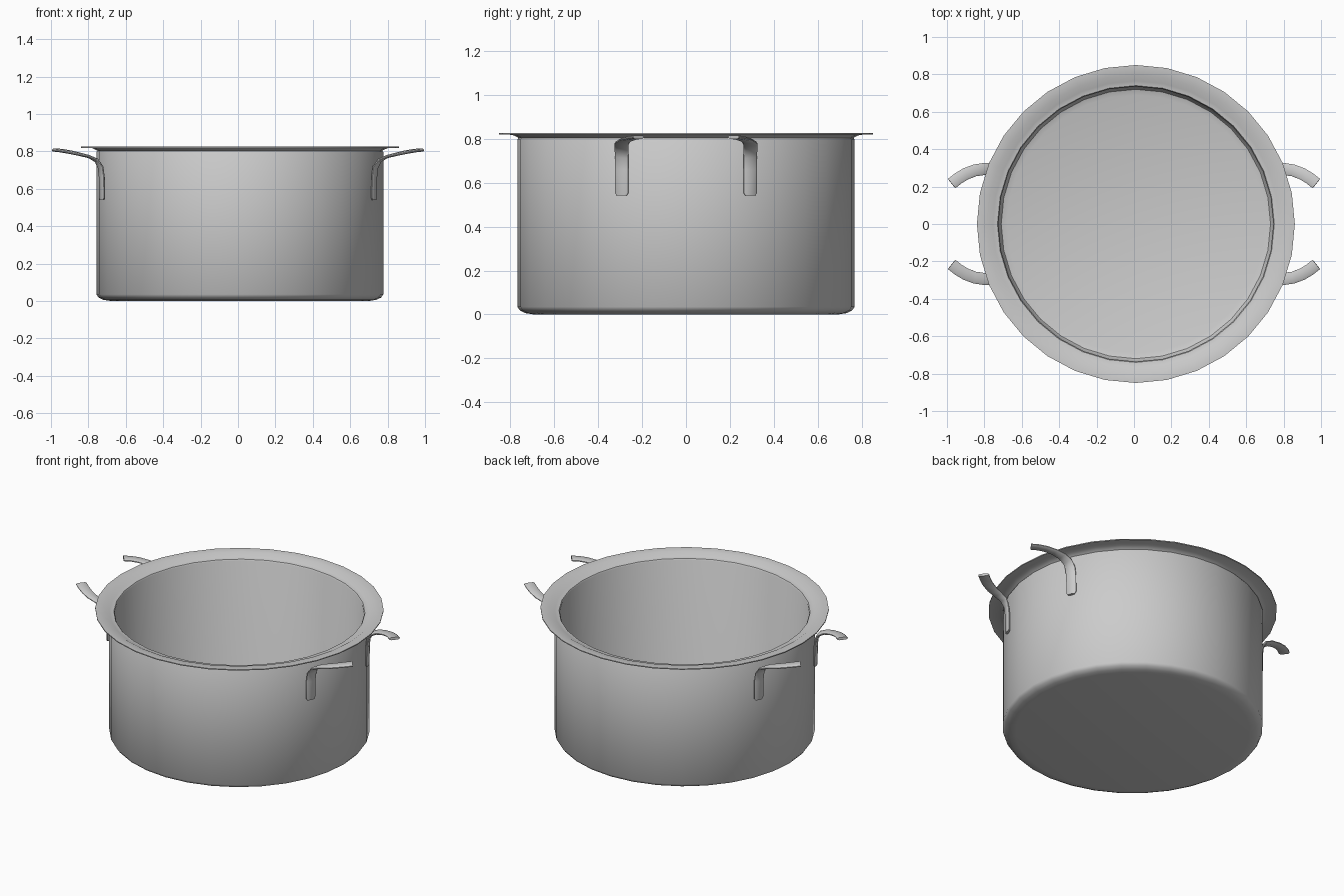
import bpy, math
from mathutils import Vector

if "Cube" in bpy.data.objects:
    bpy.data.objects.remove(bpy.data.objects["Cube"])

SIDES = 32
CX = 0.01


def make(name, verts, faces, angle=40):
    me = bpy.data.meshes.new(name)
    me.from_pydata(verts, [], faces)
    me.update()
    ob = bpy.data.objects.new(name, me)
    bpy.context.collection.objects.link(ob)
    bpy.ops.object.select_all(action='DESELECT')
    ob.select_set(True)
    bpy.context.view_layer.objects.active = ob
    bpy.ops.object.mode_set(mode='EDIT')
    bpy.ops.mesh.select_all(action='SELECT')
    bpy.ops.mesh.normals_make_consistent(inside=False)
    bpy.ops.object.mode_set(mode='OBJECT')
    bpy.ops.object.shade_smooth_by_angle(angle=math.radians(angle))
    return ob


def lathe(name, profile):
    """Revolve an (r, z) profile about z, capping both ends with a disc."""
    verts, faces = [], []
    for r, z in profile:
        for i in range(SIDES):
            a = 2 * math.pi * i / SIDES
            verts.append((CX + r * math.cos(a), r * math.sin(a), z))
    for k in range(len(profile) - 1):
        for i in range(SIDES):
            j = (i + 1) % SIDES
            a, b = k * SIDES, (k + 1) * SIDES
            faces.append((a + i, a + j, b + j, b + i))
    faces.append(tuple(range(SIDES)))
    last = (len(profile) - 1) * SIDES
    faces.append(tuple(range(last, last + SIDES)))
    return make(name, verts, faces)


# Pot: rounded base, straight wall, flared flat rim, stepped lip, inner wall and floor
lathe("pot_body", [
    (0.69, 0.0), (0.73, 0.006), (0.755, 0.018), (0.767, 0.035),
    (0.767, 0.795), (0.762, 0.803), (0.77, 0.808), (0.79, 0.817),
    (0.85, 0.819), (0.85, 0.825), (0.797, 0.824), (0.765, 0.806),
    (0.74, 0.803), (0.735, 0.795), (0.735, 0.06), (0.72, 0.035), (0.69, 0.025)])

# Handle arm: flat strap rising along the wall, then bending outward and curling inward
# each row: centre x, y, z, width
PATH = [(0.727, 0.292, 0.54, 0.045), (0.727, 0.292, 0.552, 0.064),
        (0.728, 0.292, 0.66, 0.064), (0.735, 0.292, 0.715, 0.064),
        (0.757, 0.293, 0.752, 0.064), (0.80, 0.294, 0.773, 0.064),
        (0.85, 0.287, 0.785, 0.064), (0.90, 0.268, 0.796, 0.064),
        (0.94, 0.244, 0.803, 0.064), (0.975, 0.216, 0.807, 0.064)]


def handle_arm(name, sx, sy):
    pts = [Vector(p[:3]) for p in PATH]
    verts, faces = [], []
    n = len(pts)
    for i, p in enumerate(pts):
        t = (pts[min(i + 1, n - 1)] - pts[max(i - 1, 0)]).normalized()
        # the strap lies against the wall below and turns level above
        wall = Vector((-0.375, 0.927, 0))
        flat = Vector((-t.y, t.x, 0))
        side = wall.lerp(flat.normalized(), min(max((i - 3) / 3, 0), 1))
        side = (side - t * side.dot(t)).normalized()
        nrm = t.cross(side)
        w = PATH[i][3] / 2
        th = 0.008
        for u, v in ((-1, -0.3), (-0.7, -1), (0.7, -1), (1, -0.3),
                     (1, 0.3), (0.7, 1), (-0.7, 1), (-1, 0.3)):
            q = p + side * (u * w) + nrm * (v * th)
            verts.append((q.x * sx, q.y * sy, q.z))
    for i in range(n - 1):
        for k in range(8):
            m = (k + 1) % 8
            faces.append((i * 8 + k, i * 8 + m, i * 8 + 8 + m, i * 8 + 8 + k))
    faces += [tuple(range(8)), tuple(range(n * 8 - 8, n * 8))]
    make(name, verts, faces, 50)


for sx, xs in ((1, "right"), (-1, "left")):
    for sy, ys in ((-1, "front"), (1, "back")):
        handle_arm(f"handle_arm_{xs}_{ys}", sx, sy)
